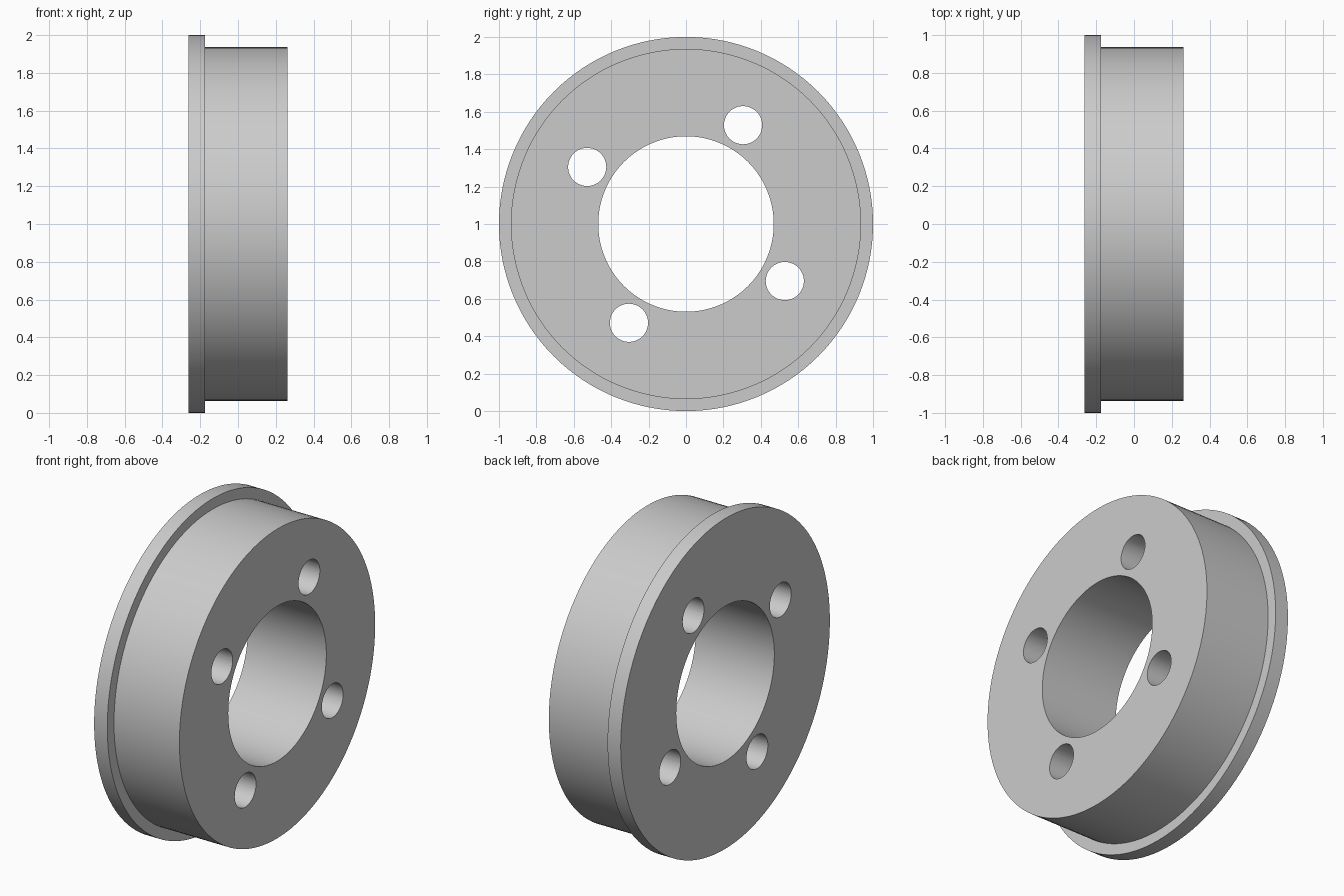
import bpy, bmesh
from math import cos, sin, pi, radians
from mathutils import Matrix

cube = bpy.data.objects.get("Cube")
if cube:
    bpy.data.objects.remove(cube, do_unlink=True)

HALF_WIDTH = 0.263
FLANGE_INNER = -0.175
RIM, BODY, BORE = 1.0, 0.936, 0.469
BOLT_CIRCLE, BOLT_RADIUS = 0.61, 0.102

grey = bpy.data.materials.new("plain grey")
grey.use_nodes = True
colour = (0.6, 0.6, 0.6, 1)
grey.diffuse_color = colour
grey.node_tree.nodes["Principled BSDF"].inputs["Base Color"].default_value = colour


def make_object(name, bm):
    bmesh.ops.recalc_face_normals(bm, faces=bm.faces)
    mesh = bpy.data.meshes.new(name)
    bm.to_mesh(mesh)
    bm.free()
    mesh.materials.append(grey)
    obj = bpy.data.objects.new(name, mesh)
    bpy.context.collection.objects.link(obj)
    return obj


# Flanged ring: a stepped cross-section revolved around the x axis
profile = [(-HALF_WIDTH, BORE), (-HALF_WIDTH, RIM), (FLANGE_INNER, RIM),
           (FLANGE_INNER, BODY), (HALF_WIDTH, BODY), (HALF_WIDTH, BORE)]
steps = 128
bm = bmesh.new()
rings = []
for i in range(steps):
    a = 2 * pi * i / steps
    rings.append([bm.verts.new((x, r * cos(a), 1 + r * sin(a))) for x, r in profile])
for i, ring in enumerate(rings):
    following = rings[(i + 1) % steps]
    for j in range(len(profile)):
        k = (j + 1) % len(profile)
        bm.faces.new((ring[j], ring[k], following[k], following[j]))
wheel = make_object("flanged_ring", bm)

# Four bolt holes, equally spaced
bm = bmesh.new()
for i in range(4):
    a = radians(60 + 90 * i)
    place = Matrix.Translation((0, BOLT_CIRCLE * cos(a), 1 + BOLT_CIRCLE * sin(a)))
    bmesh.ops.create_cone(bm, cap_ends=True, segments=48, radius1=BOLT_RADIUS,
                          radius2=BOLT_RADIUS, depth=1,
                          matrix=place @ Matrix.Rotation(pi / 2, 4, 'Y'))
cutter = make_object("bolt_hole_cutter", bm)
cutter.hide_render = True

holes = wheel.modifiers.new("bolt holes", 'BOOLEAN')
holes.operation = 'DIFFERENCE'
holes.solver = 'EXACT'
holes.object = cutter

bpy.ops.object.select_all(action='DESELECT')
wheel.select_set(True)
bpy.context.view_layer.objects.active = wheel
bpy.ops.object.modifier_apply(modifier=holes.name)
bpy.data.objects.remove(cutter, do_unlink=True)
bpy.ops.object.shade_smooth_by_angle(angle=radians(30))
